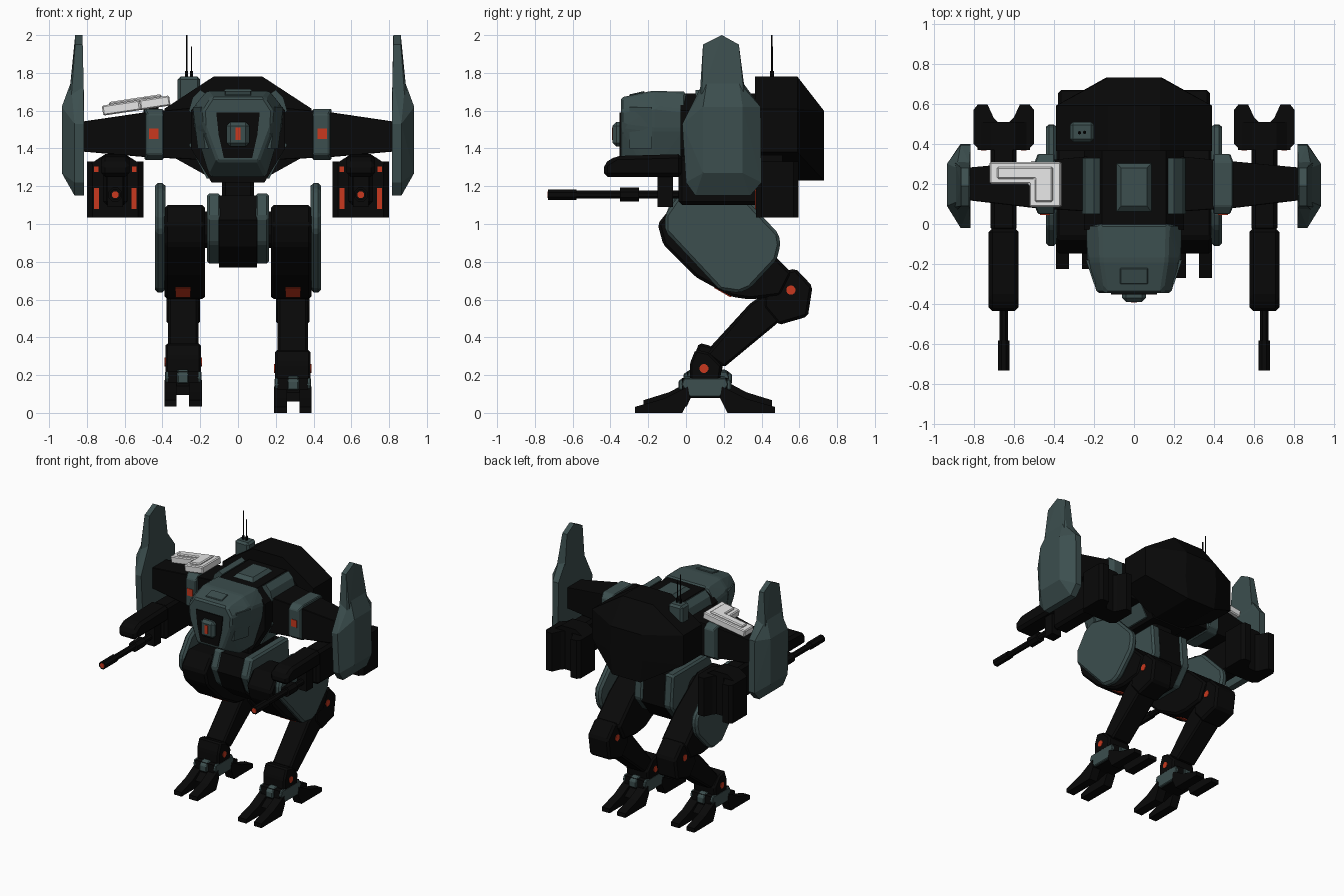
import bpy, bmesh, math
from mathutils import Matrix

if "Cube" in bpy.data.objects:
    bpy.data.objects.remove(bpy.data.objects["Cube"])


def material(name, rgb):
    m = bpy.data.materials.new(name)
    m.diffuse_color = (*rgb, 1)
    m.use_nodes = True
    m.node_tree.nodes["Principled BSDF"].inputs["Base Color"].default_value = m.diffuse_color
    return m


BLACK = material("matte black", (0.0025, 0.0025, 0.0025))
TEAL = material("dark teal armour", (0.045, 0.077, 0.077))
ORANGE = material("signal orange", (0.58, 0.04, 0.013))
GREY = material("light grey", (0.8, 0.8, 0.8))
BOTH = (1, -1)


def finish(bm, name, mat, s, bevel):
    if s < 0:
        bmesh.ops.scale(bm, vec=(-1, 1, 1), verts=bm.verts)
    bmesh.ops.recalc_face_normals(bm, faces=bm.faces)
    if bevel:
        bmesh.ops.bevel(bm, geom=bm.edges[:], offset=bevel, segments=1,
                        affect='EDGES', clamp_overlap=True)
    me = bpy.data.meshes.new(name)
    bm.to_mesh(me)
    bm.free()
    me.materials.append(mat)
    ob = bpy.data.objects.new(name, me)
    bpy.context.collection.objects.link(ob)
    return ob


def label(name, s, sides):
    return name if len(sides) == 1 else ("left_" if s > 0 else "right_") + name


def hull(name, pts, mat, sides=(1,), bevel=0):
    """Convex solid around points."""
    for s in sides:
        bm = bmesh.new()
        for p in pts:
            bm.verts.new(p)
        r = bmesh.ops.convex_hull(bm, input=bm.verts)
        junk = {v for v in r["geom_interior"] + r["geom_unused"] if isinstance(v, bmesh.types.BMVert)}
        bmesh.ops.delete(bm, geom=list(junk), context='VERTS')
        bmesh.ops.dissolve_limit(bm, angle_limit=0.02, verts=bm.verts, edges=bm.edges)
        ob = finish(bm, label(name, s, sides), mat, s, bevel)
    return ob


def prism(name, axis, prof, lo, hi, mat, sides=(1,), bevel=0):
    """Profile extruded along an axis: x uses (y,z), y uses (x,z), z uses (x,y)."""
    i = "xyz".index(axis)
    for s in sides:
        bm = bmesh.new()
        rings = [[bm.verts.new(p[:i] + (t,) + p[i:]) for p in prof] for t in (lo, hi)]
        n = len(prof)
        for k in range(n):
            j = (k + 1) % n
            bm.faces.new((rings[0][k], rings[0][j], rings[1][j], rings[1][k]))
        bm.faces.new(rings[0])
        bm.faces.new(rings[1][::-1])
        ob = finish(bm, label(name, s, sides), mat, s, bevel)
    return ob


def box(name, x, y, z, mat, sides=(1,), bevel=0):
    return prism(name, "x", [(y[0], z[0]), (y[1], z[0]), (y[1], z[1]), (y[0], z[1])],
                 x[0], x[1], mat, sides, bevel)


def disc(cy, cz, r, n=12):
    return [(cy + r * math.cos(math.tau * (k + .5) / n), cz + r * math.sin(math.tau * (k + .5) / n))
            for k in range(n)]


def sym(y, half):
    """Mirrored cross-section at depth y."""
    return [(sx * x, y, z) for x, z in half for sx in BOTH]


# rear hull
octagon = [(0.13, 1.78), (0.39, 1.61), (0.39, 1.38), (0.12, 1.23)]
hull("rear_hull", sym(0.365, octagon) + sym(0.59, octagon)
     + sym(0.73, [(0.13, 1.6), (0.14, 1.4), (0.12, 1.23)]), BLACK)
# middle body with its armour strips
mid = [(0.16, 1.69), (0.25, 1.6), (0.25, 1.4), (0.14, 1.22)]
hull("middle_body", sym(-0.03, mid) + sym(0.38, mid), BLACK)
prism("roof_strip", "y", [(0.17, 1.69), (0.2, 1.71), (0.24, 1.67), (0.26, 1.6), (0.24, 1.58)],
      0.05, 0.33, TEAL, BOTH)
prism("cheek_strip", "y", [(0.24, 1.44), (0.26, 1.42), (0.165, 1.24), (0.14, 1.24)], 0.05, 0.33, TEAL, BOTH)
hull("roof_panel", [(x, y, 1.68) for x in (-.095, .095) for y in (.05, .31)]
     + [(x, y, 1.715) for x in (-.065, .065) for y in (.09, .28)], TEAL)

# cockpit head
head = [(0.17, 1.7), (0.24, 1.6), (0.23, 1.5), (0.15, 1.25)]
hull("cockpit", sym(0.0, head) + sym(-0.18, [(0.165, 1.705), (0.235, 1.62), (0.225, 1.5), (0.15, 1.25)])
     + sym(-0.345, [(0.14, 1.67), (0.185, 1.6), (0.18, 1.52), (0.11, 1.33)]), TEAL, bevel=0.012)
prism("visor", "y", [(-.115, 1.59), (.115, 1.59), (.102, 1.47), (.075, 1.35), (-.075, 1.35), (-.102, 1.47)],
      -0.352, -0.33, BLACK)
box("sensor_nose", (-.06, .06), (-.388, -.33), (1.41, 1.54), TEAL, bevel=0.02)
box("sensor_eye", (-.014, .014), (-.392, -.38), (1.445, 1.51), ORANGE)
hull("cockpit_hatch", [(x, y, z) for x in (-.07, .07)
                       for y, z in ((-.3, 1.66), (-.3, 1.686), (-.22, 1.704), (-.22, 1.66))], TEAL, bevel=.004)
hull("cockpit_side_plate", [(x, y, z) for y, z in ((-.3, 1.4), (-.3, 1.62), (-.18, 1.62), (-.18, 1.4))
     for x in (.12, .2 + (y + .3) * .33 + (z - 1.62) * .12)], TEAL, BOTH)

# waist and pelvis
box("waist", (-.085, .085), (.03, .33), (1.1, 1.3), BLACK, bevel=0.02)
pelvis = [(-.06, 1.15), (-.11, 1.02), (-.05, .88), (.08, .77), (.3, .77), (.4, .9), (.38, 1.15)]
prism("pelvis", "x", pelvis, -.1, .1, BLACK)
prism("pelvis_plate", "x", [(y * 1.03, .035 + z * .98) for y, z in pelvis], .09, .165, TEAL, BOTH, 0.014)
prism("hip_axle", "x", disc(.12, .97, .1), .14, .2, BLACK, BOTH)

# legs
prism("thigh", "x", [(-.15, 1.0), (-.07, 1.1), (.12, 1.1), (.4, .9), (.56, .74), (.5, .62),
                     (.34, .6), (.24, .615), (.05, .72), (-.12, .89)], .175, .388, BLACK, BOTH, 0.015)
prism("thigh_armour", "x", [(-.11, .96), (-.11, 1.05), (-.02, 1.18), (.06, 1.22), (.28, 1.17), (.49, .95),
                            (.5, .89), (.48, .81), (.34, .66), (.28, .635), (.18, .65)],
      .385, .44, TEAL, BOTH, 0.016)
hull("thigh_light", [(x, y, z) for x in (.252, .33) for y, z in ((.15, .661), (.235, .612), (.25, .63), (.16, .69))],
     ORANGE, BOTH)
prism("knee", "x", [(.42, .72), (.58, .765), (.67, .67), (.645, .51), (.49, .465), (.41, .56)],
      .2, .378, BLACK, BOTH, 0.015)
prism("knee_light", "x", disc(.555, .65, .025), .196, .382, ORANGE, BOTH)

# lower legs and feet: the right foot is slightly lifted and set back
for s, dy, dz, k in ((1, 0, 0, 1), (-1, .015, .035, .92)):
    side = "left_" if s > 0 else "right_"

    def part(name, prof, lo, hi, mat, bevel=0):
        p = [(.1 + (y - .1) * k + dy, z + dz) for y, z in prof]
        a, b = (lo, hi) if s > 0 else (-hi, -lo)
        prism(side + name, "x", p, a, b, mat, bevel=bevel)

    prism(side + "shin", "x", [(.34, .58), (.46, .66), (.55, .55), (.49, .48), (.2 + dy, .24 + dz),
                               (.11 + dy, .31 + dz)], *sorted((s * .21, s * .37)), BLACK, bevel=0.012)
    part("ankle", [(.05, .335), (.12, .32), (.19, .25), (.18, .17), (.02, .17), (.02, .26)], .195, .385, BLACK, .012)
    part("ankle_light", disc(.095, .235, .024), .191, .389, ORANGE)
    # foot core with teal plates on its sides, front and back
    plate = [(-.01, .185), (.21, .185), (.225, .15), (.18, .085), (.02, .085), (-.025, .15)]
    part("foot_core", [(-.02, .185), (.22, .185), (.22, .1), (-.02, .1)], .21, .37, BLACK)
    part("outer_foot_plate", plate, .365, .386, TEAL, .005)
    part("inner_foot_plate", plate, .194, .215, TEAL, .005)
    part("instep", [(-.04, .17), (.0, .195), (.2, .195), (.24, .17), (.24, .12), (-.04, .12)], .262, .322, TEAL, .006)
    toe = [(-.27, 0), (-.27, .032), (-.12, .075), (.01, .14), (.02, .08), (-.02, 0)]
    for a, b, w in ((.19, .26, "inner"), (.325, .39, "outer")):
        part(w + "_front_toe", toe, a, b, BLACK)
        part(w + "_rear_toe", [(.2 - y, z) for y, z in toe], a, b, BLACK)
    part("toe_bridge", [(-.09, .06), (.0, .12), (.2, .12), (.29, .06), (.2, .08), (.0, .08)], .21, .37, BLACK)

# arms and shoulder pads
hull("arm", [(.2, y, z) for y in (.06, .34) for z in (1.34, 1.62)]
     + [(.5, y, z) for y in (.08, .31) for z in (1.355, 1.59)]
     + [(.84, y, z) for y in (.12, .28) for z in (1.385, 1.54)], BLACK, BOTH, 0.02)
hull("shoulder_pad", [(x, y, z) for x in (.395, .48) for y in (.05, .35) for z in (1.37, 1.58)]
     + [(x, y, z) for x in (.395, .495) for y in (.09, .31) for z in (1.34, 1.61)], TEAL, BOTH, 0.006)
box("shoulder_light", (.42, .47), (.046, .06), (1.45, 1.505), ORANGE, BOTH)

# shoulder shields
body = [(.0, 1.22), (.05, 1.15), (.34, 1.15), (.4, 1.22), (.395, 1.62), (.32, 1.67), (.07, 1.67), (-.02, 1.53)]
hull("shield_body", [(x, y, z) for y, z in body for x in (.815, .865)]
     + [(.933, y, z) for y in (.09, .3) for z in (1.27, 1.62)]
     + [(.885, y, 1.75) for y in (.11, .28)] + [(.82, y, 1.75) for y in (.09, .3)], TEAL, BOTH)
hull("shield_blade", [(x, y, 1.64) for x in (.815, .885) for y in (.07, .32)]
     + [(.892, y, 1.7) for y in (.085, .305)]
     + [(x, y, z) for x in (.822, .862) for y, z in ((.09, 1.95), (.19, 2.0), (.28, 1.95))], TEAL, BOTH)

# arm guns
box("gun_hanger", (.61, .69), (.12, .28), (1.3, 1.45), BLACK, BOTH)
prism("gun_body", "x", [(-.435, 1.25), (-.435, 1.32), (-.37, 1.36), (-.02, 1.37), (-.02, 1.25)],
      .575, .725, BLACK, BOTH, 0.02)
box("gun_receiver", (.585, .715), (-.04, .4), (1.1, 1.36), BLACK, BOTH, 0.02)
box("gun_bracket", (.61, .69), (-.15, -.07), (1.09, 1.27), BLACK, BOTH)
for nm, r, a, b in (("barrel", .023, -.7, .0), ("muzzle", .03, -.73, -.58), ("barrel_collar", .04, -.35, -.25)):
    prism("gun_" + nm, "y", disc(.65, 1.155, r, 8), a, b, BLACK, BOTH)
prism("muzzle_light", "y", disc(.65, 1.155, .019, 8), -.732, -.72, ORANGE, BOTH)
prism("ammo_block", "z", [(.5, .4), (.53, .37), (.77, .37), (.8, .4), (.8, .57), (.78, .595), (.73, .595),
                          (.7, .53), (.68, .51), (.62, .51), (.6, .53), (.57, .595), (.52, .595), (.5, .57)],
      1.035, 1.33, BLACK, BOTH)
prism("ammo_cap", "y", [(.52, 1.32), (.78, 1.32), (.71, 1.365), (.59, 1.365)], .37, .51, BLACK, BOTH)
for x in (.55, .75):
    box("ammo_strip_%d" % (x * 100), (x - .013, x + .013), (.366, .38), (1.08, 1.19), ORANGE, BOTH)
    box("ammo_lamp_%d" % (x * 100), (x - .012, x + .012), (.366, .38), (1.275, 1.305), ORANGE, BOTH)

# grey L-shaped launcher resting tilted on the right arm
tilt = Matrix.Translation((-.54, 0, 1.632)) @ Matrix.Rotation(-.15, 4, 'Y')
ell = [(-.18, .2), (-.18, .31), (.18, .31), (.18, .085), (.02, .085), (.02, .2)]
inner = [(-.14, .225), (-.14, .285), (.14, .285), (.14, .11), (.05, .11), (.05, .225)]
for nm, p, a, b in (("launcher_base", ell, -.032, .022), ("launcher_top", inner, .01, .035)):
    prism(nm, "z", p, a, b, GREY, bevel=0.007).matrix_world = tilt
box("launcher_mount", (-.5, -.42), (.15, .27), (1.55, 1.63), BLACK)

# antenna
box("antenna_base", (-.32, -.2), (.41, .51), (1.58, 1.78), TEAL, bevel=0.015)
for nm, x, y, top in (("tall", -.272, .455, 2.0), ("short", -.246, .457, 1.94)):
    prism(nm + "_antenna", "z", disc(x, y, .004, 6), 1.76, top, BLACK)
    prism(nm + "_antenna_socket", "z", disc(x, y, .009, 6), 1.76, 1.81, BLACK)
